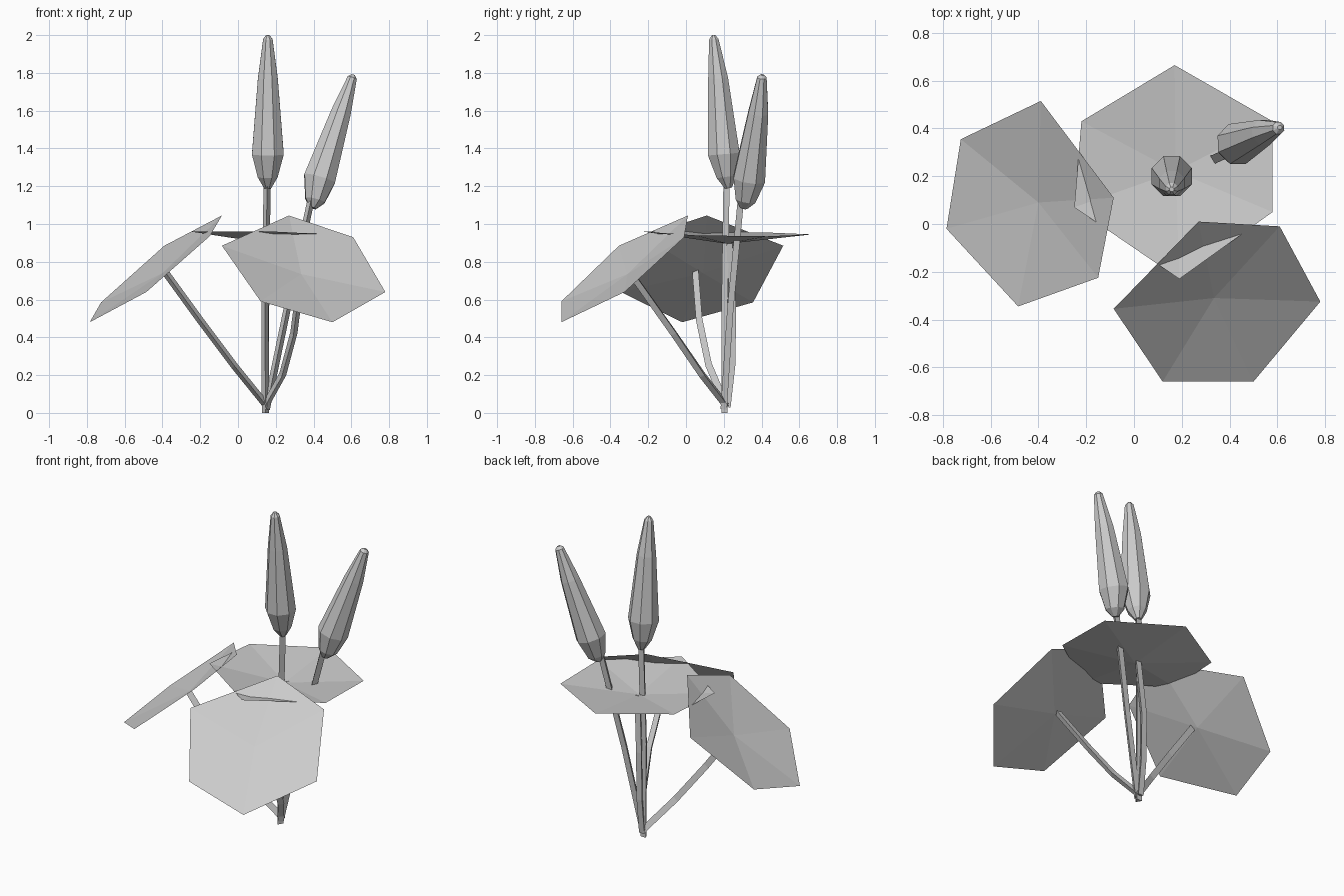
import bpy, bmesh, math
from mathutils import Vector


def finish(bm, name):
    mesh = bpy.data.meshes.new(name)
    bm.to_mesh(mesh)
    bm.free()
    obj = bpy.data.objects.new(name, mesh)
    bpy.context.collection.objects.link(obj)
    return obj


def tube(name, path, radii, sides, turn=0.0):
    """Sweep a flat-sided ring along a path, capped at both ends."""
    bm = bmesh.new()
    pts = [Vector(p) for p in path]
    rings = []
    for i, (p, r) in enumerate(zip(pts, radii)):
        d = (pts[min(i + 1, len(pts) - 1)] - pts[max(i - 1, 0)]).normalized()
        u = Vector((0, 1, 0)).cross(d).normalized()
        v = d.cross(u)
        angles = [turn + math.tau * k / sides for k in range(sides)]
        rings.append([bm.verts.new(p + r * (u * math.cos(a) + v * math.sin(a))) for a in angles])
    for a, b in zip(rings, rings[1:]):
        for k in range(sides):
            j = (k + 1) % sides
            bm.faces.new((a[k], a[j], b[j], b[k]))
    bm.faces.new(rings[0][::-1])
    bm.faces.new(rings[-1])
    bmesh.ops.recalc_face_normals(bm, faces=bm.faces[:])
    return finish(bm, name)


def stem(name, path):
    return tube(name, path, [0.022] * len(path), 3, math.radians(30))


def leaf(name, centre, rim):
    """Shallow six-sided dish made of a fan of triangles."""
    bm = bmesh.new()
    c = bm.verts.new(centre)
    vs = [bm.verts.new(p) for p in rim]
    for a, b in zip(vs, vs[1:] + vs[:1]):
        bm.faces.new((c, a, b))
    return finish(bm, name)


# Three broad leaves
leaf("left_leaf", (-0.40, 0.09, 0.74), [
    (-0.39, 0.515, 0.885), (-0.725, 0.355, 0.585), (-0.785, -0.02, 0.48),
    (-0.485, -0.345, 0.64), (-0.15, -0.225, 0.935), (-0.085, 0.11, 1.045)])
leaf("front_leaf", (0.335, -0.31, 0.735), [
    (-0.085, -0.355, 0.885), (0.12, -0.66, 0.59), (0.50, -0.66, 0.48),
    (0.78, -0.325, 0.64), (0.61, -0.01, 0.93), (0.27, 0.01, 1.045)])
leaf("back_leaf", (0.175, 0.22, 0.895), [
    (0.17, 0.665, 0.945), (-0.22, 0.43, 0.955), (-0.25, 0.07, 0.96),
    (0.19, -0.23, 0.96), (0.58, 0.05, 0.94), (0.58, 0.43, 0.935)])

# Leaf stems
stem("left_leaf_stem", [(0.15, 0.215, 0.04), (-0.02, 0.125, 0.25),
                        (-0.20, 0.075, 0.49), (-0.385, 0.055, 0.745)])
stem("front_leaf_stem", [(0.145, 0.215, 0.04), (0.235, 0.09, 0.20),
                         (0.295, -0.06, 0.42), (0.335, -0.28, 0.73)])
stem("back_leaf_stem", [(0.145, 0.225, 0.03), (0.145, 0.25, 0.25),
                        (0.145, 0.255, 0.55), (0.17, 0.235, 0.90)])

# Flower stems
stem("tall_flower_stem", [(0.145, 0.21, 0.0), (0.143, 0.21, 0.6), (0.155, 0.22, 1.22)])
stem("short_flower_stem", [(0.15, 0.205, 0.02), (0.26, 0.24, 0.55), (0.385, 0.295, 1.12)])

# Two tapering flower spikes
spike_radii = [0.020, 0.057, 0.091, 0.057, 0.027, 0.010]
tube("tall_flower", [(0.157, 0.225, 1.19), (0.157, 0.215, 1.25), (0.158, 0.200, 1.37),
                     (0.158, 0.170, 1.77), (0.158, 0.147, 1.978), (0.158, 0.145, 2.0)],
     spike_radii, 8, math.pi / 8)
tube("short_flower", [(0.395, 0.305, 1.085), (0.408, 0.315, 1.125), (0.432, 0.335, 1.24),
                      (0.545, 0.383, 1.59), (0.605, 0.402, 1.775), (0.610, 0.404, 1.79)],
     spike_radii, 8, math.pi / 8)
